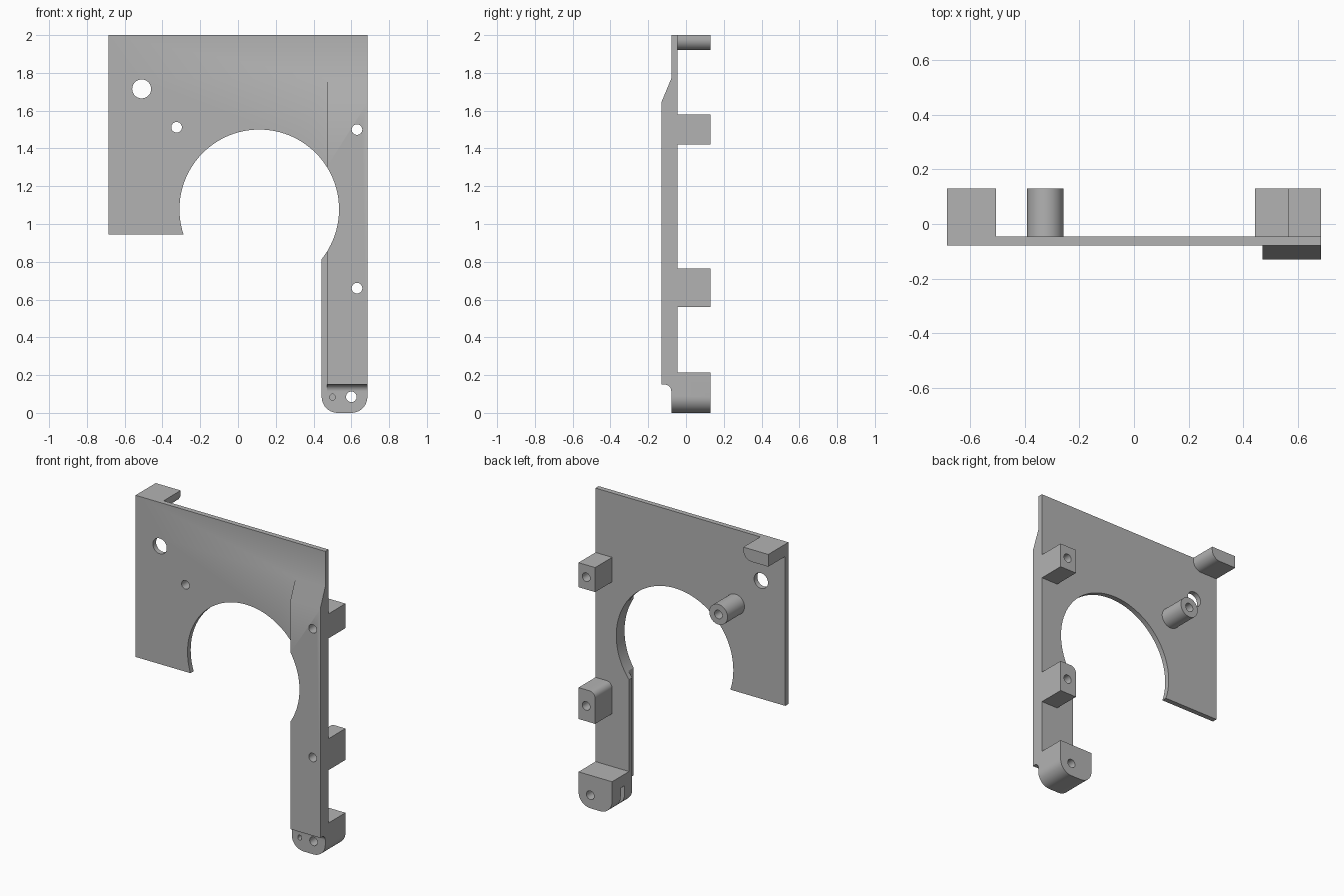
import bpy, bmesh, math
from mathutils import Vector

old = bpy.data.objects.get("Cube")
if old:
    bpy.data.objects.remove(old, do_unlink=True)

grey = bpy.data.materials.new("plain grey")
grey.use_nodes = True
colour = (0.45, 0.45, 0.45, 1)
grey.diffuse_color = colour
grey.node_tree.nodes["Principled BSDF"].inputs["Base Color"].default_value = colour

FRONT, BACK, REAR, INSIDE = -0.078, -0.045, 0.13, -0.06
LEFT, RIGHT = 0.685, -0.685


def rounded(corners, steps=10):
    """Outline from (u, v) or (u, v, radius) square corners."""
    pts = []
    for i, c in enumerate(corners):
        p = Vector(c[:2])
        if len(c) == 2:
            pts.append(p)
            continue
        r = c[2]
        a = (Vector(corners[i - 1][:2]) - p).normalized() * r
        b = (Vector(corners[(i + 1) % len(corners)][:2]) - p).normalized() * r
        for k in range(steps + 1):
            t = math.pi / 2 * k / steps
            pts.append(p + a + b - b * math.cos(t) - a * math.sin(t))
    return pts


def circle(x, z, rx, rz=None, n=48):
    rz = rz or rx
    angles = [math.tau * k / n for k in range(n)]
    return [Vector((x + rx * math.cos(t), z + rz * math.sin(t))) for t in angles]


def box(x0, x1, z0, z1):
    return rounded([(x0, z0), (x1, z0), (x1, z1), (x0, z1)])


def extrude(name, outline, start, end, axis="y"):
    """Extrude an xz outline along y, or a yz outline along x."""
    bm = bmesh.new()
    place = (lambda p: (p.x, start, p.y)) if axis == "y" else (lambda p: (start, p.x, p.y))
    face = bm.faces.new([bm.verts.new(place(p)) for p in outline])
    moved = bmesh.ops.extrude_face_region(bm, geom=[face])["geom"]
    shift = Vector((0, end - start, 0) if axis == "y" else (end - start, 0, 0))
    bmesh.ops.translate(bm, vec=shift, verts=[v for v in moved if isinstance(v, bmesh.types.BMVert)])
    bmesh.ops.recalc_face_normals(bm, faces=bm.faces)
    mesh = bpy.data.meshes.new(name)
    bm.to_mesh(mesh)
    bm.free()
    mesh.materials.append(grey)
    obj = bpy.data.objects.new(name, mesh)
    bpy.context.collection.objects.link(obj)
    return obj


def combine(target, other, operation):
    mod = target.modifiers.new(other.name, "BOOLEAN")
    mod.operation, mod.solver, mod.object = operation, "EXACT", other
    bpy.context.view_layer.objects.active = target
    bpy.ops.object.modifier_apply(modifier=mod.name)
    bpy.data.objects.remove(other, do_unlink=True)


# Flat plate with a long leg
bracket = extrude("mounting_bracket", rounded([
    (RIGHT, 0.945), (0.443, 0.945), (0.443, 0, 0.085), (LEFT, 0, 0.085),
    (LEFT, 2), (RIGHT, 2)]), FRONT, BACK)

# Thick front rib, sloped at the top and filleted at the bottom
rib = extrude("front_rib", rounded([
    (-0.13, 0.15), (-0.13, 1.645), (FRONT, 1.77), (INSIDE, 1.77),
    (INSIDE, 0.1), (FRONT, 0.1), (FRONT, 0.15, 0.035)]), 0.47, LEFT, "x")

# Rear standoffs, foot, corner tab and round boss
rear_parts = {
    "upper_standoff": box(0.565, LEFT, 1.42, 1.58),
    "middle_standoff": rounded([(0.565, 0.56), (LEFT, 0.56), (LEFT, 0.765), (0.565, 0.765, 0.04)]),
    "foot": rounded([(0.443, 0, 0.085), (LEFT, 0, 0.085), (LEFT, 0.215), (0.443, 0.215)]),
    "corner_tab": rounded([(RIGHT, 1.92), (-0.505, 1.92, 0.06), (-0.505, 2), (RIGHT, 2)]),
    "round_boss": circle(-0.325, 1.512, 0.066),
}
parts = [rib] + [extrude(n, o, INSIDE, REAR) for n, o in rear_parts.items()]
for part in parts:
    combine(bracket, part, "UNION")

# Large round opening and the screw holes
openings = [
    circle(0.1125, 1.0775, 0.4225, n=96),
    circle(-0.51, 1.715, 0.05),
    circle(-0.325, 1.512, 0.028),
    circle(0.63, 1.5, 0.028),
    circle(0.63, 0.66, 0.028),
    circle(0.6, 0.085, 0.028),
]
for outline in openings:
    combine(bracket, extrude("opening", outline, -0.3, 0.3), "DIFFERENCE")
combine(bracket, extrude("pilot_hole", circle(0.5, 0.083, 0.014, 0.017), -0.3, 0.02), "DIFFERENCE")

# Nut slot in the side of the foot
combine(bracket, extrude("nut_slot", box(0.4, 0.65, 0.03, 0.14), 0.0, 0.04), "DIFFERENCE")

bpy.ops.object.select_all(action="DESELECT")
bracket.select_set(True)
bpy.context.view_layer.objects.active = bracket
bpy.ops.object.shade_smooth_by_angle(angle=math.radians(30))
